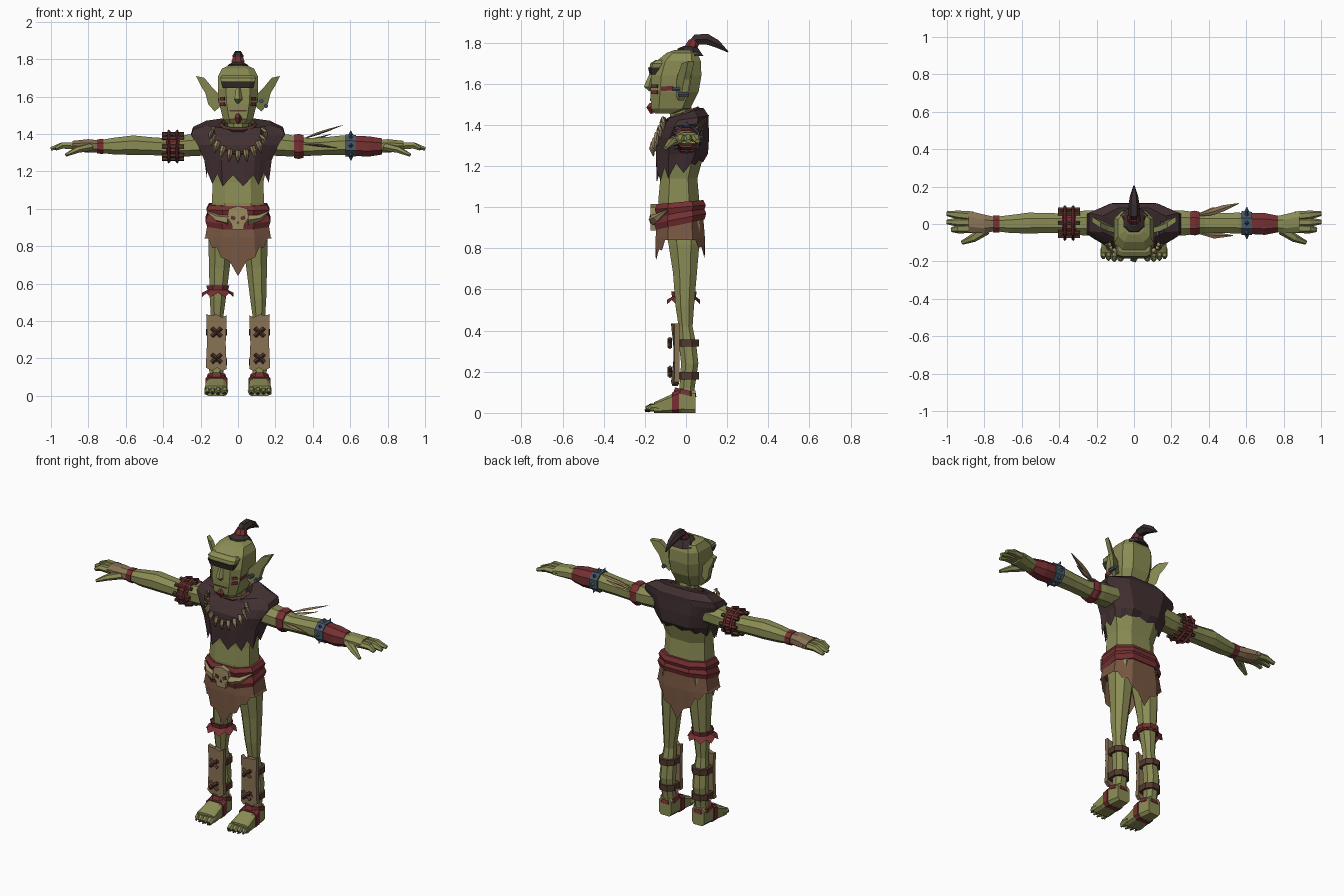
import bpy, bmesh, math
from mathutils import Vector as V


def material(name, r, g, b):
    m = bpy.data.materials.new(name)
    lin = [((c / 255 + 0.055) / 1.055) ** 2.4 for c in (r, g, b)]
    m.diffuse_color = (*lin, 1)
    return m


GREEN = material("green skin", 138, 140, 84)
VEST = material("dark leather", 66, 48, 50)
RED = material("red cloth", 118, 48, 50)
BROWN = material("brown hide", 120, 87, 66)
TAN = material("tan leather", 136, 114, 84)
BONE = material("bone", 158, 140, 100)
BLUE = material("blue metal", 70, 86, 102)
HAIR = material("dark hair", 56, 44, 44)
CORD = material("dark brown cord", 84, 56, 46)
BOTH = (1, -1)


def finish(name, bm, mat):
    bmesh.ops.recalc_face_normals(bm, faces=bm.faces[:])
    me = bpy.data.meshes.new(name)
    bm.to_mesh(me)
    bm.free()
    me.materials.append(mat)
    ob = bpy.data.objects.new(name, me)
    bpy.context.collection.objects.link(ob)
    return ob


def skin(bm, rings, caps=True):
    n = len(rings[0])
    rings = [[bm.verts.new(p) for p in r] for r in rings]
    for a, b in zip(rings, rings[1:]):
        for i in range(n):
            j = (i + 1) % n
            bm.faces.new((a[i], a[j], b[j], b[i]))
    if caps:
        bm.faces.new(rings[0])
        bm.faces.new(rings[-1])


def octagon(k, sub):
    c = [(1, -k), (1, k), (k, 1), (-k, 1), (-1, k), (-1, -k), (-k, -1), (k, -1)]
    out = []
    for i, p in enumerate(c):
        q = c[(i + 1) % 8]
        out += [(p[0] + (q[0] - p[0]) * s / sub, p[1] + (q[1] - p[1]) * s / sub)
                for s in range(sub)]
    return out


def loft(name, mat, axis, secs, sides=(1,), k=0.45, sub=1, caps=True, hem=None):
    """Sections are (position, a centre, a half, b centre, b half[, tilt])."""
    bm = bmesh.new()
    for sx in sides:
        rings = []
        for s, (t, ac, ah, bc, bh, *tilt) in enumerate(secs):
            ring = []
            for i, (u, w) in enumerate(octagon(k, sub)):
                a, b = ac + ah * u, bc + bh * w
                tt = t + (tilt[0] * w if tilt else 0)
                if hem and s == 0:
                    tt = hem(i, u, w)
                p = {'z': (a, b, tt), 'x': (tt, a, b), 'y': (a, tt, b)}[axis]
                ring.append((p[0] * sx, p[1], p[2]))
            rings.append(ring)
        skin(bm, rings, caps)
    return finish(name, bm, mat)


def tubes(name, mat, paths, n=5, flat=1.0, sides=(1,)):
    """Each path is a list of (x, y, z, radius)."""
    bm = bmesh.new()
    for sx in sides:
        for path in paths:
            pts = [V((p[0] * sx, p[1], p[2])) for p in path]
            rings = []
            for i, c in enumerate(pts):
                d = (pts[min(i + 1, len(pts) - 1)] - pts[max(i - 1, 0)]).normalized()
                up = V((0, 0, 1)) if abs(d.z) < 0.9 else V((0, 1, 0))
                e = d.cross(up).normalized()
                f = e.cross(d) * flat
                r = path[i][3]
                rings.append([c + e * r * math.cos(math.tau * j / n) +
                              f * r * math.sin(math.tau * j / n) for j in range(n)])
            skin(bm, rings)
    return finish(name, bm, mat)


def plates(name, mat, outlines, depth, sides=(1,)):
    """Extruded polygons from 3D outlines."""
    bm = bmesh.new()
    for sx in sides:
        for pts in outlines:
            a = [V((x * sx, y, z)) for x, y, z in pts]
            d = V((depth[0] * sx, depth[1], depth[2]))
            skin(bm, [a, [p + d for p in a]])
    return finish(name, bm, mat)


# Head, brow, nose and neck
loft("head", GREEN, 'z', [(1.455, 0, .06, -.1, .05), (1.48, 0, .08, -.075, .095),
     (1.56, 0, .1, -.056, .117), (1.64, 0, .108, -.047, .122), (1.71, 0, .106, -.036, .108),
     (1.75, 0, .085, -.02, .075), (1.765, 0, .05, -.01, .045)], k=.6)
loft("neck", GREEN, 'z', [(1.36, 0, .07, .0, .06), (1.43, 0, .055, -.02, .055),
     (1.52, 0, .055, -.035, .055)])
loft("brow", GREEN, 'z', [(1.675, 0, .09, -.14, .038), (1.70, 0, .095, -.135, .038),
     (1.715, 0, .085, -.12, .03)], k=.7)
loft("eyebrow", HAIR, 'z', [(1.645, 0, .08, -.145, .032), (1.68, 0, .092, -.145, .04)], k=.7)
tubes("nose", GREEN, [[(0, -.165, 1.65, .012), (0, -.182, 1.585, .024), (0, -.168, 1.57, .012)]])
plates("mouth", CORD, [[(-.05, -.174, 1.528), (.05, -.174, 1.528), (.04, -.174, 1.52),
       (-.04, -.174, 1.52)]], (0, .009, 0))
tubes("chin_tuft", RED, [[(0, -.165, 1.505, .012), (0, -.172, 1.485, .022), (0, -.165, 1.455, .008)]])
plates("cheek_paint", RED, [[(.097, -.122, 1.565), (.097, -.06, 1.568), (.101, -.06, 1.59),
       (.101, -.122, 1.587)]], (.006, 0, 0), BOTH)
plates("face_paint", RED, [[(.091, -.135, z), (.068, -.163, z), (.068, -.163, z + .017),
       (.091, -.135, z + .017)] for z in (1.55, 1.58)], (.006, -.006, 0), BOTH)

# Ears with rings
plates("ears", GREEN, [[(.09, -.05, 1.60), (.135, -.04, 1.645), (.18, -.02, 1.70), (.225, .01, 1.71),
       (.20, 0, 1.66), (.175, -.01, 1.62), (.16, -.02, 1.56), (.125, -.04, 1.52), (.09, -.05, 1.55)]],
       (0, .03, 0), BOTH)
tubes("earrings", BLUE, [[(.125 + d, -.065 + d, 1.575 - d, .012), (.125 + d, -.01 + d, 1.575 - d, .012)]
      for d in (0, .025)], 6)

# Topknot
loft("scalp_hair", HAIR, 'z', [(1.735, 0, .075, .015, .07), (1.772, 0, .05, .01, .05),
     (1.785, 0, .025, .015, .025)])
loft("topknot_wrap", RED, 'z', [(1.765, 0, .032, .02, .032), (1.79, 0, .034, .03, .032),
     (1.815, 0, .024, .04, .026)])
tubes("ponytail", HAIR, [[(0, .025, 1.79, .022), (0, .05, 1.815, .03), (0, .1, 1.818, .03),
      (0, .15, 1.795, .022), (0, .205, 1.755, .003)]], 6)

# Torso and ragged vest
loft("torso", GREEN, 'z', [(.94, 0, .145, -.03, .1), (1.03, 0, .14, -.035, .1),
     (1.14, 0, .135, -.035, .09), (1.25, 0, .16, -.02, .105), (1.38, 0, .17, -.01, .095)], k=.5)
loft("vest", VEST, 'z', [(1.17, 0, .165, -.03, .112), (1.26, 0, .18, -.02, .127),
     (1.34, 0, .215, -.015, .127), (1.40, 0, .25, -.0, .11, .01), (1.43, 0, .24, .01, .1, .015),
     (1.458, 0, .17, .0, .085, .025), (1.45, 0, .075, -.018, .072, .032),
     (1.41, 0, .065, -.015, .062, .03)], k=.5, sub=3, caps=False,
     hem=lambda i, u, w: 1.185 + .04 * w + (.035 if i % 2 else -.025) * (1 if w < .5 else .3))
tubes("vest_collar", CORD, [[(.09 * math.cos(a), -.016 + .08 * math.sin(a),
      1.45 + .03 * math.sin(a), .012) for a in [math.tau * i / 10 for i in range(11)]]], 4)

# Tooth necklace
arc = [(.13 * math.cos(a), -.145 + .05 * (1 + math.sin(a)), 1.42 + .125 * math.sin(a))
       for a in [math.pi * (1 + i / 10) for i in range(11)]]
tubes("necklace_cord", CORD, [[(*p, .008) for p in arc]], 4)
tubes("necklace_teeth", BONE, [[(x, y - .014, z + .016, .013), (x * 1.1, y - .02, z - .01, .014),
      (x * 1.2, y - .014, z - .048, .002)] for x, y, z in arc], 4)

# Arms and hands
loft("arms", GREEN, 'x', [(.17, .005, .07, 1.345, .06), (.27, .005, .066, 1.338, .058),
     (.38, .005, .052, 1.33, .047), (.47, .005, .053, 1.335, .048), (.56, .005, .056, 1.34, .052),
     (.66, 0, .048, 1.335, .045), (.76, 0, .036, 1.333, .031)], BOTH)
hand = [(.745, 0, .038, 1.333, .033), (.8, 0, .05, 1.336, .036), (.885, .012, .058, 1.336, .027)]
loft("hand", GREEN, 'x', hand)
loft("wrapped_hand", TAN, 'x', hand, (-1,))
tubes("fingers", GREEN, [[(.86, y, 1.336, .026), (.94, y * 1.2, 1.338, .024),
      (x, y * 1.4, 1.32, .013)] for x, y in ((1, .04), (1, .008), (.975, -.022))], 6, .8, BOTH)
tubes("thumbs", GREEN, [[(.79, -.03, 1.33, .028), (.86, -.075, 1.315, .023), (.92, -.1, 1.287, .011)]],
      6, .8, BOTH)

# Arm bands, cuffs and charms
loft("upper_band", RED, 'x', [(.3, .005, .062, 1.333, .062), (.325, .005, .066, 1.333, .067),
     (.35, .005, .06, 1.333, .06)])
loft("forearm_cuff", RED, 'x', [(.63, .002, .056, 1.336, .054), (.7, .0, .058, 1.333, .054),
     (.77, 0, .044, 1.333, .043)])
loft("studded_band", BLUE, 'x', [(.575, .005, .064, 1.338, .06), (.63, .003, .062, 1.337, .058)])
ring8 = [math.tau * i / 8 for i in range(8)]
tubes("band_studs", BLUE, [[(.603, .005 + .058 * math.cos(a), 1.338 + .054 * math.sin(a), .015),
      (.603, .005 + .086 * math.cos(a), 1.338 + .08 * math.sin(a), .002)] for a in ring8], 4)
loft("wrist_band", RED, 'x', [(.72, 0, .046, 1.333, .04), (.755, 0, .044, 1.333, .038)], (-1,))
loft("stick_band", RED, 'x', [(.31, .005, .068, 1.333, .064), (.385, .005, .064, 1.333, .06)], (-1,))
tubes("band_sticks", CORD, [[(x, .005 + .07 * math.cos(a), 1.333 + .066 * math.sin(a), .012)
      for x in (-.29, -.405)] for a in ring8], 5)
tubes("stick_ties", RED, [[(x, .005 + .088 * math.cos(a), 1.333 + .082 * math.sin(a), .008)
      for a in ring8 + ring8[:1]] for x in (-.325, -.37)], 4)
tubes("feathers", TAN, [[(.34, .045, 1.37, .004), (.42, .065, 1.4, .018), (.48, .085, 1.42, .016),
      (.56, .11, 1.447, .002)], [(.34, .05, 1.36, .004), (.42, .07, 1.375, .018), (.5, .085, 1.4, .002)],
      [(.35, -.05, 1.345, .004), (.43, -.06, 1.34, .018), (.53, -.062, 1.325, .002)]], 4, .4)

# Belt with skull buckle
loft("belt_upper", RED, 'z', [(.97, 0, .16, -.028, .115, .01), (1.0, 0, .168, -.028, .124, .01),
     (1.025, 0, .155, -.028, .112, .01)], k=.5)
loft("belt_lower", RED, 'z', [(.915, 0, .165, -.028, .118, .025), (.945, 0, .174, -.028, .126, .025),
     (.975, 0, .163, -.028, .116, .02)], k=.5)
plates("skull_buckle", BONE, [[(-.05, -.172, 1.0), (0, -.172, 1.015), (.05, -.172, 1.0),
       (.058, -.172, .95), (.035, -.172, .92), (.03, -.172, .888), (-.03, -.172, .888),
       (-.035, -.172, .92), (-.058, -.172, .95)]], (0, .04, 0))
plates("skull_eyes", CORD, [[(.012, -.176, .955), (.035, -.176, .965), (.04, -.176, .945),
       (.018, -.176, .938)]], (0, .008, 0), BOTH)
plates("skull_nose", CORD, [[(-.008, -.176, .92), (.008, -.176, .92), (0, -.176, .938)]], (0, .008, 0))
tubes("belt_horns", BONE, [[(.05, -.155, .94, .028), (.11, -.138, .95, .02), (.165, -.095, .985, .004)]],
      5, 1, BOTH)

# Ragged loincloth
loft("loincloth", BROWN, 'z', [(.7, 0, .182, -.028, .118), (.85, 0, .175, -.028, .12),
     (.95, 0, .158, -.028, .112)], k=.5, sub=4, caps=False,
     hem=lambda i, u, w: min(.84, .64 + .2 * abs(u) + (.012 if w > 0 else 0)
                             + (.03 if i % 2 and abs(u) > .1 else 0)))

# Legs and knee cloth
loft("legs", GREEN, 'z', [(.04, .115, .042, 0, .042), (.12, .115, .038, .005, .037),
     (.24, .115, .045, .018, .042), (.33, .113, .042, .008, .042), (.42, .112, .033, -.002, .034),
     (.52, .108, .043, -.006, .045), (.68, .1, .055, -.005, .058), (.82, .092, .066, -.01, .075),
     (.95, .08, .07, -.02, .09)], BOTH)
loft("knee_cloth", RED, 'z', [(.53, -.108, .085, -.012, .08), (.565, -.108, .055, -.01, .058),
     (.59, -.108, .062, -.01, .062)], sub=2, caps=False,
     hem=lambda i, u, w: .55 if i % 2 else .528)
loft("knee_band", RED, 'z', [(.55, -.108, .054, -.008, .056), (.585, -.108, .056, -.008, .058)])

# Shin guards, straps and crossed ties
guard = [(.06, .43), (.085, .42), (.115, .435), (.145, .43), (.17, .435), (.165, .3),
         (.172, .15), (.14, .135), (.11, .15), (.085, .13), (.06, .145), (.066, .28)]
plates("shin_guards", TAN, [[(x, -.075 + .1 * (z - .13) * (.5 - z) + abs(x - .115) * .3, z)
       for x, z in guard]], (0, .025, 0), BOTH)
for nm, z in (("lower_straps", .18), ("upper_straps", .34)):
    loft(nm, CORD, 'z', [(z - .018, .115, .055, .002, .06), (z + .018, .115, .055, .002, .06)], BOTH)
tubes("crossed_ties", CORD, [[(.115 - s * .026, -.078, z - .022, .011), (.115 + s * .026, -.078, z + .022, .011)]
      for z in (.2, .34) for s in BOTH], 4, 1, BOTH)

# Feet, toes, claws and wraps
loft("feet", GREEN, 'y', [(.045, .115, .042, .055, .055), (-.02, .115, .05, .06, .06),
     (-.08, .116, .055, .043, .043), (-.155, .118, .06, .026, .026)], BOTH, k=.7)
toes = [(.072, -.2, .016), (.106, -.2, .014), (.136, -.195, .013), (.164, -.185, .012)]
tubes("toes", GREEN, [[(x, -.13, .024, r * 1.2), (x, -.17, .027, r * 1.3), (x, y + .008, .016, r)]
      for x, y, r in toes], 6, 1.1, BOTH)
tubes("claws", HAIR, [[(x, y + .02, .018, r * .9), (x, y, .01, .006)] for x, y, r in toes], 4, 1, BOTH)
loft("foot_wraps", RED, 'y', [(-.035, .115, .058, .055, .056), (-.068, .115, .06, .049, .05)], BOTH, k=.7)
loft("ankle_wraps", RED, 'z', [(.088, .115, .052, -.005, .056, -.012), (.112, .115, .048, -.003, .05, -.012)],
     BOTH)
